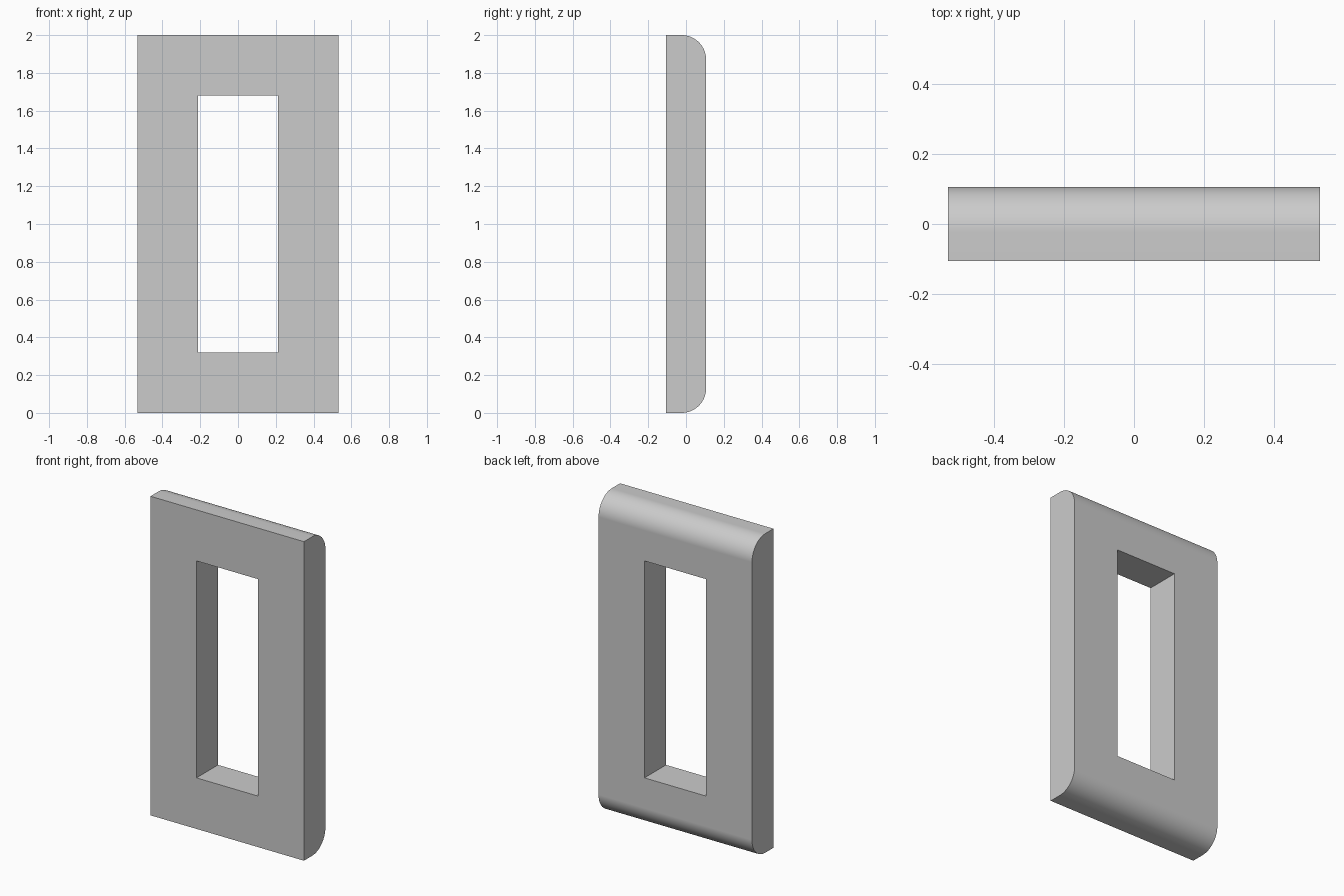
import bpy
import bmesh
from mathutils import Matrix

default = bpy.data.objects.get("Cube")
if default:
    bpy.data.objects.remove(default, do_unlink=True)

WIDTH, DEPTH, HEIGHT = 1.064, 0.213, 2.0
HOLE_WIDTH, HOLE_HEIGHT = 0.426, 1.36
ROUND = 0.13

# Plain grey finish
grey = bpy.data.materials.new("plain grey")
grey.use_nodes = True
colour = (0.6, 0.6, 0.6, 1)
grey.diffuse_color = colour
grey.node_tree.nodes["Principled BSDF"].inputs["Base Color"].default_value = colour


def block(name, size, round_back=0):
    """Box at mid height, with optional rounding of its back top and bottom edges."""
    bm = bmesh.new()
    bmesh.ops.create_cube(bm, size=1, matrix=Matrix.Diagonal((*size, 1)))
    if round_back:
        edges = [e for e in bm.edges if all(v.co.y > 0 for v in e.verts)
                 and abs(e.verts[0].co.z - e.verts[1].co.z) < 0.01]
        bmesh.ops.bevel(bm, geom=edges, offset=round_back, segments=16,
                        profile=0.5, affect='EDGES')
    bmesh.ops.translate(bm, verts=bm.verts, vec=(0, 0, HEIGHT / 2))
    mesh = bpy.data.meshes.new(name)
    bm.to_mesh(mesh)
    bm.free()
    mesh.materials.append(grey)
    obj = bpy.data.objects.new(name, mesh)
    bpy.context.collection.objects.link(obj)
    return obj


# Frame plate with rounded back edges, and the window cutter
frame = block("frame_plate", (WIDTH, DEPTH, HEIGHT), ROUND)
cutter = block("window_cutter", (HOLE_WIDTH, DEPTH * 2, HOLE_HEIGHT))

cut = frame.modifiers.new("window", 'BOOLEAN')
cut.operation = 'DIFFERENCE'
cut.solver = 'EXACT'
cut.object = cutter

# Apply the cut, then remove the cutter
bpy.ops.object.select_all(action='DESELECT')
frame.select_set(True)
bpy.context.view_layer.objects.active = frame
bpy.ops.object.modifier_apply(modifier=cut.name)
bpy.data.objects.remove(cutter, do_unlink=True)

# Smooth rounding, crisp corners and even flat faces
bpy.ops.object.shade_smooth_by_angle()
normals = frame.modifiers.new("even shading", 'WEIGHTED_NORMAL')
normals.keep_sharp = True
